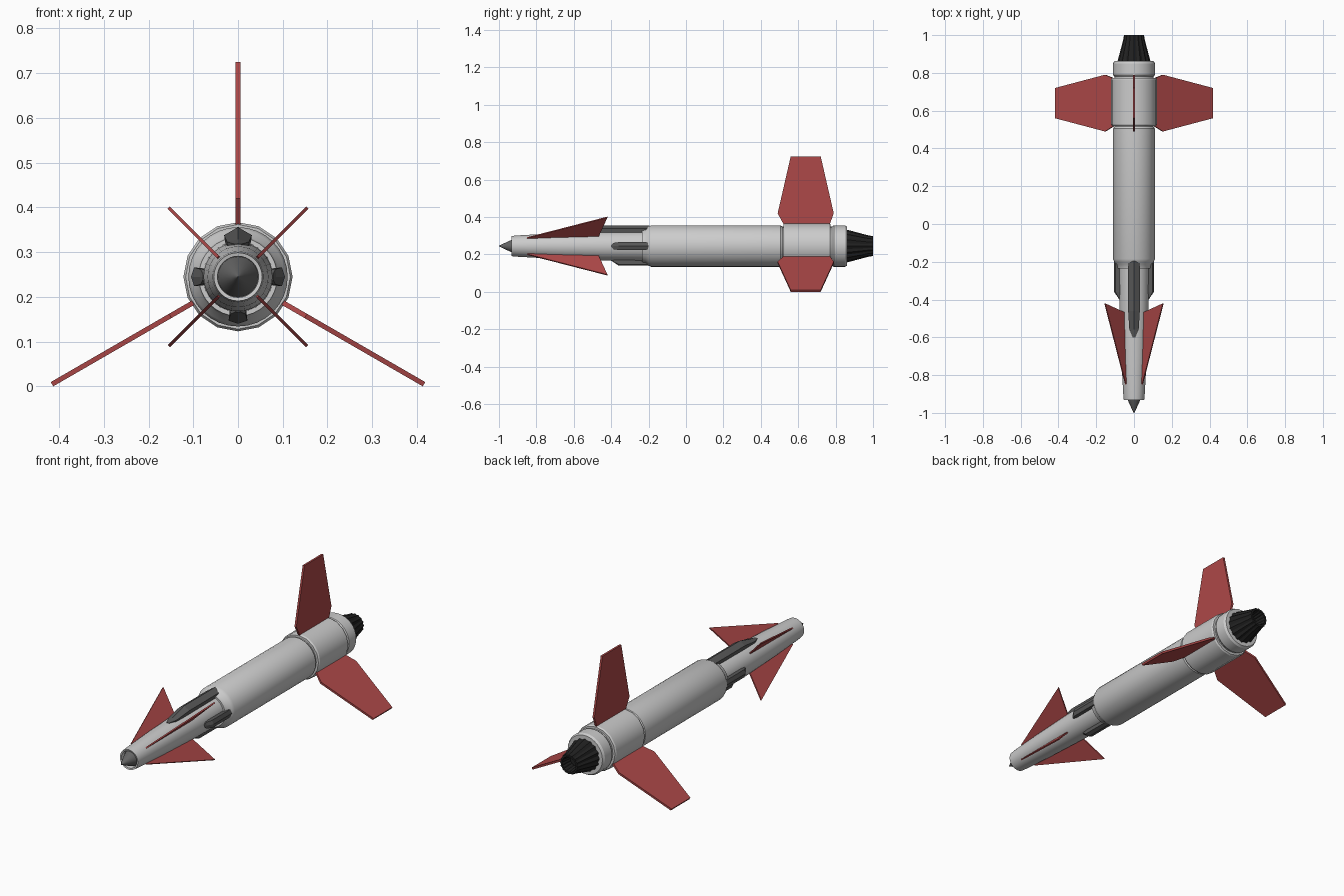
import bpy, bmesh
from math import sin, cos, pi, radians
from mathutils import Matrix, Vector

if "Cube" in bpy.data.objects:
    bpy.data.objects.remove(bpy.data.objects["Cube"])

CZ = 0.245  # height of the long axis


def material(name, rgb):
    m = bpy.data.materials.new(name)
    m.diffuse_color = (*rgb, 1)
    m.use_nodes = True
    m.node_tree.nodes["Principled BSDF"].inputs["Base Color"].default_value = m.diffuse_color
    return m


RED = material("red", (0.42, 0.065, 0.065))
DARK = material("dark_grey", (0.10, 0.10, 0.10))
NOSE = material("nose_grey", (0.13, 0.13, 0.13))
BLACK = material("black", (0.015, 0.015, 0.015))


def finish(name, bm, mat=None, angle=0.0, smooth=True):
    """Spin about the long axis, set shading and link the object."""
    bmesh.ops.recalc_face_normals(bm, faces=bm.faces)
    if smooth:
        for f in bm.faces:
            f.smooth = True
        for e in bm.edges:
            e.smooth = len(e.link_faces) == 2 and e.calc_face_angle() < radians(30)
    bm.transform(Matrix.Translation((0, 0, CZ)) @ Matrix.Rotation(angle, 4, 'Y'))
    me = bpy.data.meshes.new(name)
    bm.to_mesh(me)
    bm.free()
    ob = bpy.data.objects.new(name, me)
    bpy.context.collection.objects.link(ob)
    if mat:
        me.materials.append(mat)
    return ob


def skin(bm, rings):
    """Bridge equal-length rings of points and cap both ends."""
    vs = [[bm.verts.new(p) for p in r] for r in rings]
    n = len(vs[0])
    for a, b in zip(vs, vs[1:]):
        for i in range(n):
            j = (i + 1) % n
            bm.faces.new((a[i], a[j], b[j], b[i]))
    bm.faces.new(vs[0])
    bm.faces.new(vs[-1])


def lathe(name, profile, segs, mat=None, ridge=1.0, smooth=True):
    """Turned part from (y, radius) points; ridge < 1 sinks every other column."""
    bm = bmesh.new()
    rings = []
    for y, r in profile:
        ring = []
        for i in range(segs):
            a, k = 2 * pi * i / segs, r * (ridge if i % 2 else 1)
            ring.append((k * cos(a), y, k * sin(a)))
        rings.append(ring)
    skin(bm, rings)
    return finish(name, bm, mat, smooth=smooth)


def fin(name, outline, thick, angle):
    """Flat plate from (y, radial) outline."""
    bm = bmesh.new()
    skin(bm, [[(s * thick / 2, y, r) for y, r in outline] for s in (-1, 1)])
    finish(name, bm, RED, angle, smooth=False)


def fairing(name, y0, y1, y2, w, low, shoulder, peak, angle):
    """Roof-shaped strake: pointed at y0, full height from y1 to y2."""
    def section(y, k, h):
        s, p = low + (shoulder - low) * h, low + (peak - low) * h
        return [(-w * .8 * k, y, low - .02), (-w * k, y, s), (0, y, p),
                (w * k, y, s), (w * .8 * k, y, low - .02)]
    bm = bmesh.new()
    skin(bm, [section(y0, .25, 0.05), section(y0 + .3 * (y1 - y0), .8, .3),
              section(y1, 1, 1), section(y2, 1, 1)])
    finish(name, bm, DARK, angle, smooth=False)


# Fuselage
lathe("front_body", [(-.90, .02), (-.90, .045), (-.93, .046), (-.932, .054), (-.90, .057),
                     (-.70, .068), (-.45, .077), (-.19, .079)], 32)
lathe("main_body", [(-.235, .07), (-.235, .088), (-.215, .092), (-.20, .105), (-.185, .111),
                    (.505, .111), (.515, .104), (.78, .104), (.79, .111),
                    (.85, .111), (.862, .104), (.862, .05)], 32)
lathe("tail_collar", [(.52, .10), (.52, .117), (.528, .122), (.765, .122), (.773, .117),
                      (.773, .10)], 16)

# Nose tip and engine nozzle
lathe("nose_tip", [(-.90, .046), (-.93, .034), (-.97, .016), (-1.0, .001)], 24, NOSE)
lathe("nozzle", [(.855, .088), (.87, .085), (.975, .057), (1.0, .053), (1.0, .042), (.94, .034)],
      32, BLACK, ridge=.92, smooth=False)

# Three tail fins
for i in range(3):
    fin(f"tail_fin_{i + 1}", [(.53, .10), (.52, .12), (.49, .175), (.56, .48), (.72, .48),
                              (.79, .175), (.77, .12), (.76, .10)], .011, i * 2 * pi / 3)

# Four swept front fins
for i in range(4):
    fin(f"front_fin_{i + 1}", [(-.80, .04), (-.85, .063), (-.42, .219), (-.467, .075),
                               (-.50, .04)], .007, pi / 4 + i * pi / 2)

# Dark strakes: a long one on top, short ones on the sides and below
fairing("top_strake", -.60, -.46, -.195, .031, .072, .093, .111, 0)
for i, n in enumerate(("right", "bottom", "left")):
    fairing(n + "_strake", -.40, -.36, -.20, .021, .077, .098, .105, (i + 1) * pi / 2)
